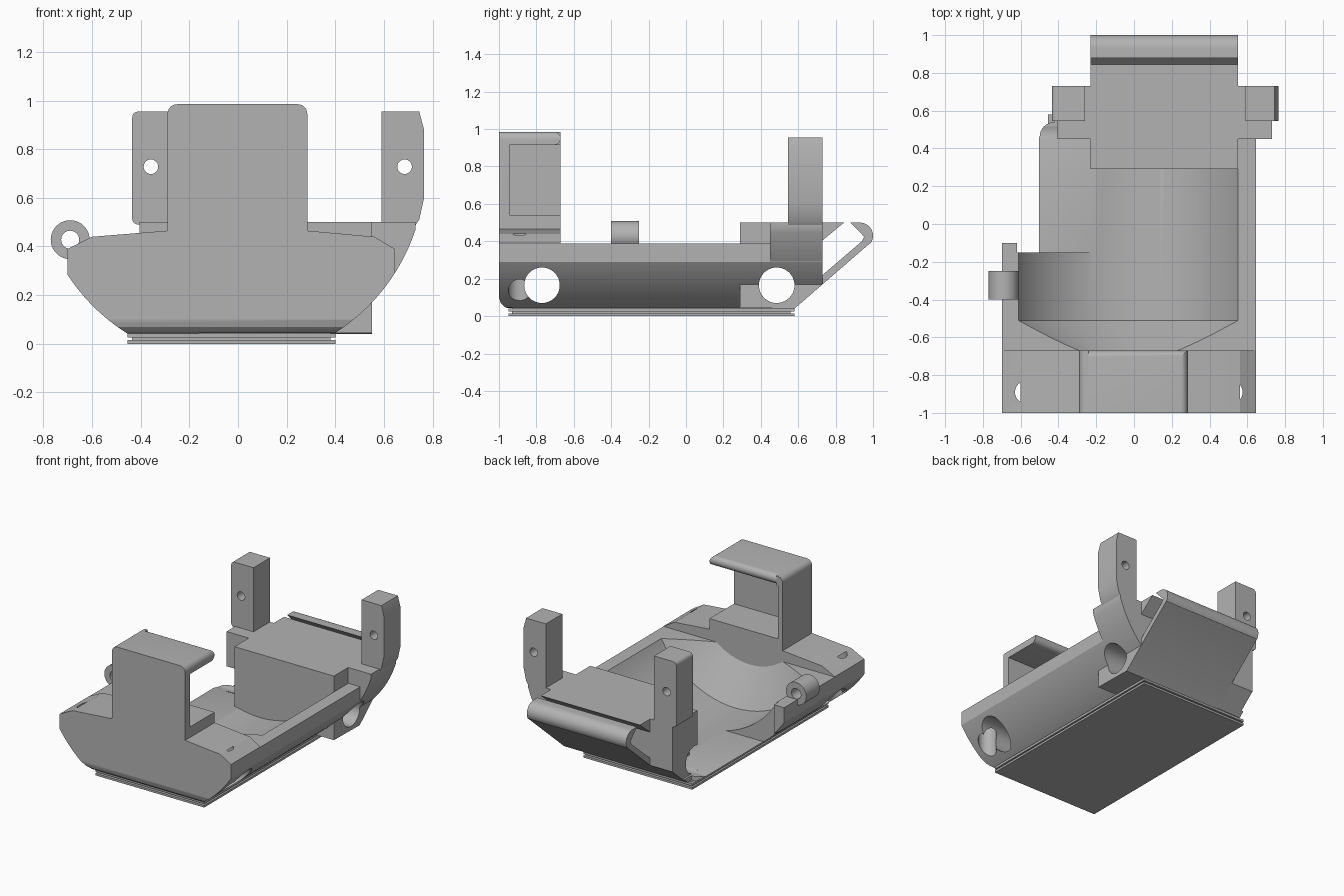
import bpy
import bmesh
from math import sin, cos, pi, radians, acos, sqrt

if "Cube" in bpy.data.objects:
    bpy.data.objects.remove(bpy.data.objects["Cube"])

grey = bpy.data.materials.new("plain_grey")
grey.use_nodes = True
grey.diffuse_color = (0.45, 0.45, 0.45, 1)
grey.node_tree.nodes["Principled BSDF"].inputs["Base Color"].default_value = (0.45, 0.45, 0.45, 1)

CX, CZ, R = -0.03, 0.72, 0.80   # axis and radius of the round hull
parts = []


def loft(name, sections, keep=True):
    """Solid through matching rings of 3D points."""
    bm = bmesh.new()
    rings = [[bm.verts.new(p) for p in s] for s in sections]
    for a, b in zip(rings, rings[1:]):
        for i in range(len(a)):
            j = (i + 1) % len(a)
            bm.faces.new((a[i], a[j], b[j], b[i]))
    bm.faces.new(rings[0])
    bm.faces.new(rings[-1])
    bmesh.ops.recalc_face_normals(bm, faces=bm.faces)
    mesh = bpy.data.meshes.new(name)
    bm.to_mesh(mesh)
    bm.free()
    mesh.materials.append(grey)
    obj = bpy.data.objects.new(name, mesh)
    bpy.context.scene.collection.objects.link(obj)
    if keep:
        parts.append(obj)
    return obj


def prism(name, pts, axis, a, b, keep=True):
    """Extrude a 2D outline along x, y or z."""
    put = {"x": lambda p, t: (t, p[0], p[1]),
           "y": lambda p, t: (p[0], t, p[1]),
           "z": lambda p, t: (p[0], p[1], t)}[axis]
    return loft(name, [[put(p, t) for p in pts] for t in (a, b)], keep)


def box(name, x, y, z, keep=True):
    return prism(name, [(x[0], y[0]), (x[1], y[0]), (x[1], y[1]), (x[0], y[1])], "z", *z, keep)


def arc(cx, cy, r, a0, a1, n):
    return [(cx + r * cos(a0 + (a1 - a0) * i / n), cy + r * sin(a0 + (a1 - a0) * i / n))
            for i in range(n + 1)]


def circle(cx, cy, r, n=40):
    return arc(cx, cy, r, 0, 2 * pi, n)[:-1]


def boolean(obj, tool, op="DIFFERENCE"):
    mod = obj.modifiers.new("cut", "BOOLEAN")
    mod.operation, mod.solver, mod.object = op, "EXACT", tool
    bpy.context.view_layer.update()
    deps = bpy.context.evaluated_depsgraph_get()
    mesh = bpy.data.meshes.new_from_object(obj.evaluated_get(deps))
    obj.modifiers.clear()
    obj.data = mesh
    bpy.data.objects.remove(tool)


def hull_arc(x0, x1, n=20):
    """Points on the hull circle between two x positions."""
    a0, a1 = (-acos((x - CX) / R) for x in (x0, x1))
    return arc(CX, CZ, R, a0, a1, n)


def side_trim():
    """Side outline: rounded front keel and sloped stern."""
    return prism("trim", [(-1, 0.7), (-1, 0.1), (-0.99, 0.07), (-0.97, 0.05), (-0.95, 0.04),
                          (0.58, 0.04), (0.73, 0.17), (0.73, 0.7)], "x", -1, 1, False)


# Hull: front block and lower body
bottom = hull_arc(-0.70, -0.455) + hull_arc(0.40, 0.645)
front = prism("front_block", bottom + [(0.645, 0.39), (0.56, 0.44), (0.285, 0.465), (-0.29, 0.465),
                                       (-0.60, 0.44), (-0.70, 0.39)], "y", -1, -0.67)
body = prism("hull_body", bottom + [(0.645, 0.388), (-0.70, 0.388)], "y", -0.67, 0.73)
for obj in (front, body):
    boolean(obj, side_trim(), "INTERSECT")

# Bowl: cylinder with a conical front end
ring = lambda r, y: [(x, y, z) for x, z in circle(CX, CZ, r, 72)]
boolean(body, loft("bowl", [ring(0.42, -0.671), ring(0.67, -0.51), ring(0.67, 0.5)], False))

# Open right flank behind the bowl
boolean(body, box("flank", (-0.62, 0), (-0.15, 0.9), (0.075, 0.8), False))
boolean(body, box("flank_edge", (-0.9, -0.61), (-0.10, 0.9), (0.0, 0.8), False))
boolean(body, prism("corner", [(-0.9, 0.43)] + arc(-0.42, 0.46, 0.08, pi, pi / 2, 8)
                    + [(-0.42, 0.9), (-0.9, 0.9)], "z", 0, 0.8, False))

# Stern: shoulder, deck block and hooked lip
shoulder = prism("stern_shoulder", [(-0.405, 0.055)] + hull_arc(0.40, 0.73)
                 + [(0.73, 0.5), (-0.405, 0.5)], "y", 0.45, 0.73)
boolean(shoulder, side_trim(), "INTERSECT")
block = prism("stern_block", [(0.29, 0.045), (0.58, 0.04), (0.982, 0.388)]
              + arc(0.93, 0.43, 0.07, -0.6, pi / 2, 12)
              + [(0.88, 0.5), (0.952, 0.425), (0.94, 0.40), (0.73, 0.22), (0.73, 0.405),
                 (0.845, 0.5), (0.29, 0.5)], "x", -0.23, 0.55)

# Cross holes through hull and stern
side_hole = lambda y: prism("side_hole", circle(y, 0.165, 0.095), "x", -1, 1, False)
boolean(front, side_hole(-0.77))
for obj in (body, shoulder, block):
    boolean(obj, side_hole(0.485))

# Upright holes in the front corners
for x in (-0.57, 0.515):
    boolean(front, prism("corner_hole", circle(x, -0.89, 0.06), "z", 0, 0.44, False))

# Front tower: hooked plate with a closed right cheek and a low step
tower = prism("front_tower", [(-0.29, 0.4), (0.285, 0.4)] + arc(0.245, 0.945, 0.04, 0, pi / 2, 6)
              + arc(-0.25, 0.945, 0.04, pi / 2, pi, 6), "y", -1, -0.67)
boolean(tower, box("recess", (-0.255, 0.5), (-0.945, -0.5), (0.54, 0.915), False))
boolean(tower, prism("lip_round", [(-0.6, 0.9), (-0.69, 0.9)]
                     + arc(-0.705, 0.95, 0.035, -pi / 2, pi / 2, 10) + [(-0.69, 1.1), (-0.6, 1.1)],
                     "x", -0.24, 0.5, False))

# Stern posts with pin holes
left = prism("left_post", [(0.59, 0.48), (0.725, 0.48), (0.745, 0.51), (0.765, 0.60), (0.765, 0.88),
                           (0.745, 0.955), (0.59, 0.955)], "y", 0.545, 0.73)
right = prism("right_post", [(-0.26, 0.49)] + arc(-0.41, 0.515, 0.025, -pi / 2, -pi, 5)
              + arc(-0.41, 0.93, 0.025, pi, pi / 2, 5) + [(-0.26, 0.955)], "y", 0.545, 0.73)
for obj, x in ((left, 0.685), (right, -0.358)):
    boolean(obj, prism("pin_hole", circle(x, 0.728, 0.03, 24), "y", 0.3, 0.9, False))

# Side loop on the right rim
loop = prism("side_loop", circle(-0.69, 0.428, 0.08), "y", -0.40, -0.25)
loop_hole = lambda: prism("loop_hole", circle(-0.69, 0.428, 0.037, 28), "y", -0.5, -0.2, False)
boolean(loop, loop_hole())

# Base plate in two layers with a groove between
box("base_plate", (-0.455, 0.40), (-0.95, 0.58), (0, 0.015))
box("base_core", (-0.435, 0.38), (-0.93, 0.56), (0.01, 0.045))
box("base_upper", (-0.455, 0.40), (-0.95, 0.58), (0.026, 0.042))

# Smooth round faces, keep corners sharp
bpy.ops.object.select_all(action="DESELECT")
for obj in parts:
    obj.select_set(True)
bpy.context.view_layer.objects.active = parts[0]
bpy.ops.object.shade_smooth_by_angle(angle=radians(25))
